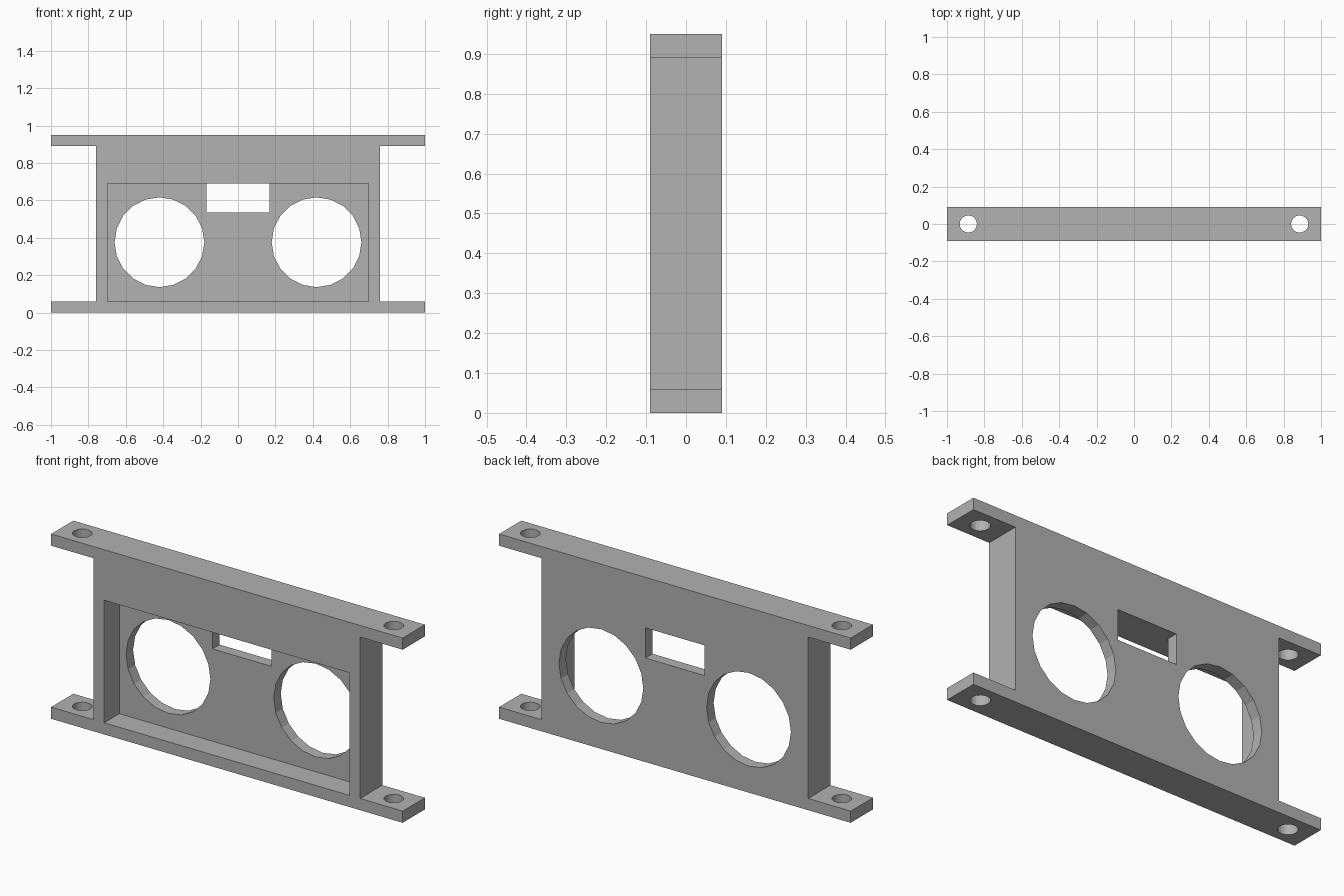
import bpy
import bmesh
from math import pi
from mathutils import Matrix, Vector

if "Cube" in bpy.data.objects:
    bpy.data.objects.remove(bpy.data.objects["Cube"], do_unlink=True)

WIDTH, BODY, FLANGE = 1.0, 0.758, 0.06    # half widths, flange thickness
FRONT, BACK, HEIGHT = -0.09, 0.09, 0.95
POCKET_BACK = 0.033
SIDES = 20

grey = bpy.data.materials.new("plain grey")
grey.use_nodes = True
grey.diffuse_color = (0.445, 0.445, 0.445, 1)
grey.node_tree.nodes["Principled BSDF"].inputs["Base Color"].default_value = grey.diffuse_color


def add_object(name, bm):
    mesh = bpy.data.meshes.new(name)
    bmesh.ops.recalc_face_normals(bm, faces=bm.faces)
    bm.to_mesh(mesh)
    bm.free()
    mesh.materials.append(grey)
    obj = bpy.data.objects.new(name, mesh)
    bpy.context.collection.objects.link(obj)
    return obj


def box(name, low, high):
    low, high = Vector(low), Vector(high)
    bm = bmesh.new()
    place = Matrix.Translation((low + high) / 2) @ Matrix.Diagonal((high - low).to_4d())
    bmesh.ops.create_cube(bm, size=1, matrix=place)
    return add_object(name, bm)


def cylinder(name, centre, radius, depth, turn=0):
    bm = bmesh.new()
    place = Matrix.Translation(centre) @ Matrix.Rotation(turn, 4, "X")
    bmesh.ops.create_cone(bm, cap_ends=True, segments=SIDES, radius1=radius,
                          radius2=radius, depth=depth,
                          matrix=place @ Matrix.Rotation(pi / 2, 4, "Z"))
    return add_object(name, bm)


# I-shaped frame: profile in the front plane, extruded to the back
outline = [(WIDTH, 0), (WIDTH, FLANGE), (BODY, FLANGE),
           (BODY, HEIGHT - FLANGE), (WIDTH, HEIGHT - FLANGE), (WIDTH, HEIGHT)]
outline += [(-x, z) for x, z in reversed(outline)]
bm = bmesh.new()
face = bm.faces.new([bm.verts.new((x, FRONT, z)) for x, z in outline])
side = bmesh.ops.extrude_face_region(bm, geom=[face])
bmesh.ops.translate(bm, vec=(0, BACK - FRONT, 0),
                    verts=[v for v in side["geom"] if isinstance(v, bmesh.types.BMVert)])
frame = add_object("sensor_mount_frame", bm)

# Front pocket and connector window
cutters = [
    box("pocket_cutter", (-0.698, -0.2, FLANGE), (0.698, POCKET_BACK, 0.69)),
    box("window_cutter", (-0.168, -0.2, 0.535), (0.168, 0.2, 0.69)),
]

# Round openings in the back wall and screw holes through the flanges
for sign in (-1, 1):
    cutters.append(cylinder("round_opening_cutter", (sign * 0.42, 0, 0.376), 0.24, 0.6, pi / 2))
    cutters.append(cylinder("screw_hole_cutter", (sign * 0.886, 0, HEIGHT / 2), 0.046, 1.4))

for cutter in cutters:
    cutter.hide_render = True
    cut = frame.modifiers.new(cutter.name, "BOOLEAN")
    cut.operation = "DIFFERENCE"
    cut.solver = "EXACT"
    cut.object = cutter

# Bake the cuts and drop the helpers
bpy.context.view_layer.update()
graph = bpy.context.evaluated_depsgraph_get()
baked = bpy.data.meshes.new_from_object(frame.evaluated_get(graph))
frame.modifiers.clear()
frame.data = baked
baked.name = "sensor_mount_frame"
for cutter in cutters:
    bpy.data.objects.remove(cutter, do_unlink=True)
